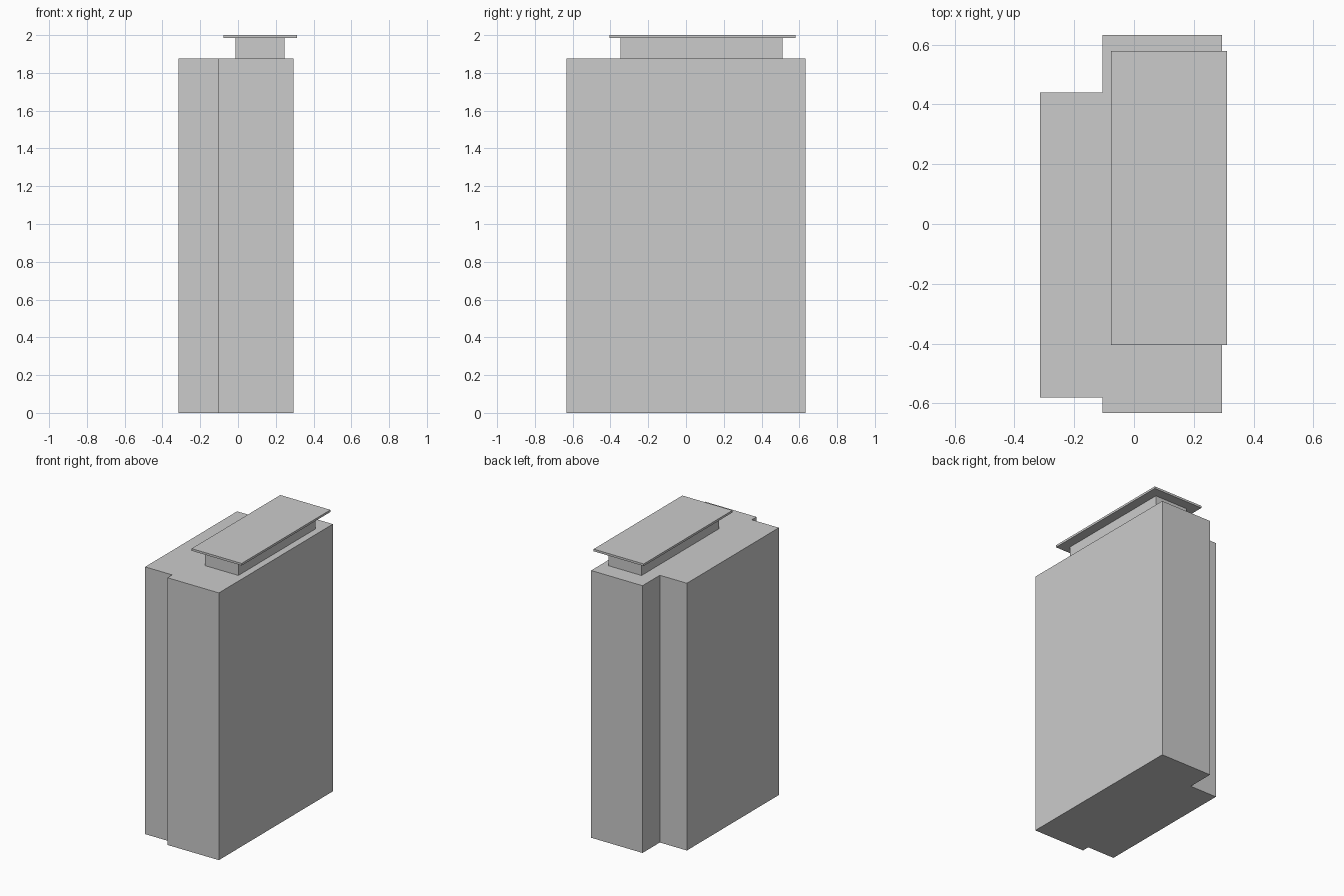
import bpy
import bmesh

if "Cube" in bpy.data.objects:
    bpy.data.objects.remove(bpy.data.objects["Cube"])


def prism(name, outline, z0, z1):
    """Extrude a flat outline (counter-clockwise) from z0 to z1."""
    bm = bmesh.new()
    face = bm.faces.new([bm.verts.new((x, y, z0)) for x, y in outline])
    top = bmesh.ops.extrude_face_region(bm, geom=[face], use_keep_orig=True)
    verts = [g for g in top["geom"] if isinstance(g, bmesh.types.BMVert)]
    bmesh.ops.translate(bm, verts=verts, vec=(0, 0, z1 - z0))
    bmesh.ops.recalc_face_normals(bm, faces=bm.faces)
    mesh = bpy.data.meshes.new(name)
    bm.to_mesh(mesh)
    bm.free()
    obj = bpy.data.objects.new(name, mesh)
    bpy.context.collection.objects.link(obj)
    return obj


def rect(x0, x1, y0, y1):
    return [(x0, y0), (x1, y0), (x1, y1), (x0, y1)]


# Chimney stack: wide block with a narrower breast on the left side
prism("stack_body", [
    (-0.315, -0.58), (-0.105, -0.58), (-0.105, -0.632), (0.294, -0.632),
    (0.294, 0.632), (-0.105, 0.632), (-0.105, 0.44), (-0.315, 0.44),
], 0, 1.875)

# Raised neck
prism("neck", rect(-0.012, 0.245, -0.346, 0.51), 1.875, 1.985)

# Thin overhanging cap plate
prism("cap_plate", rect(-0.077, 0.312, -0.405, 0.579), 1.985, 2.0)
